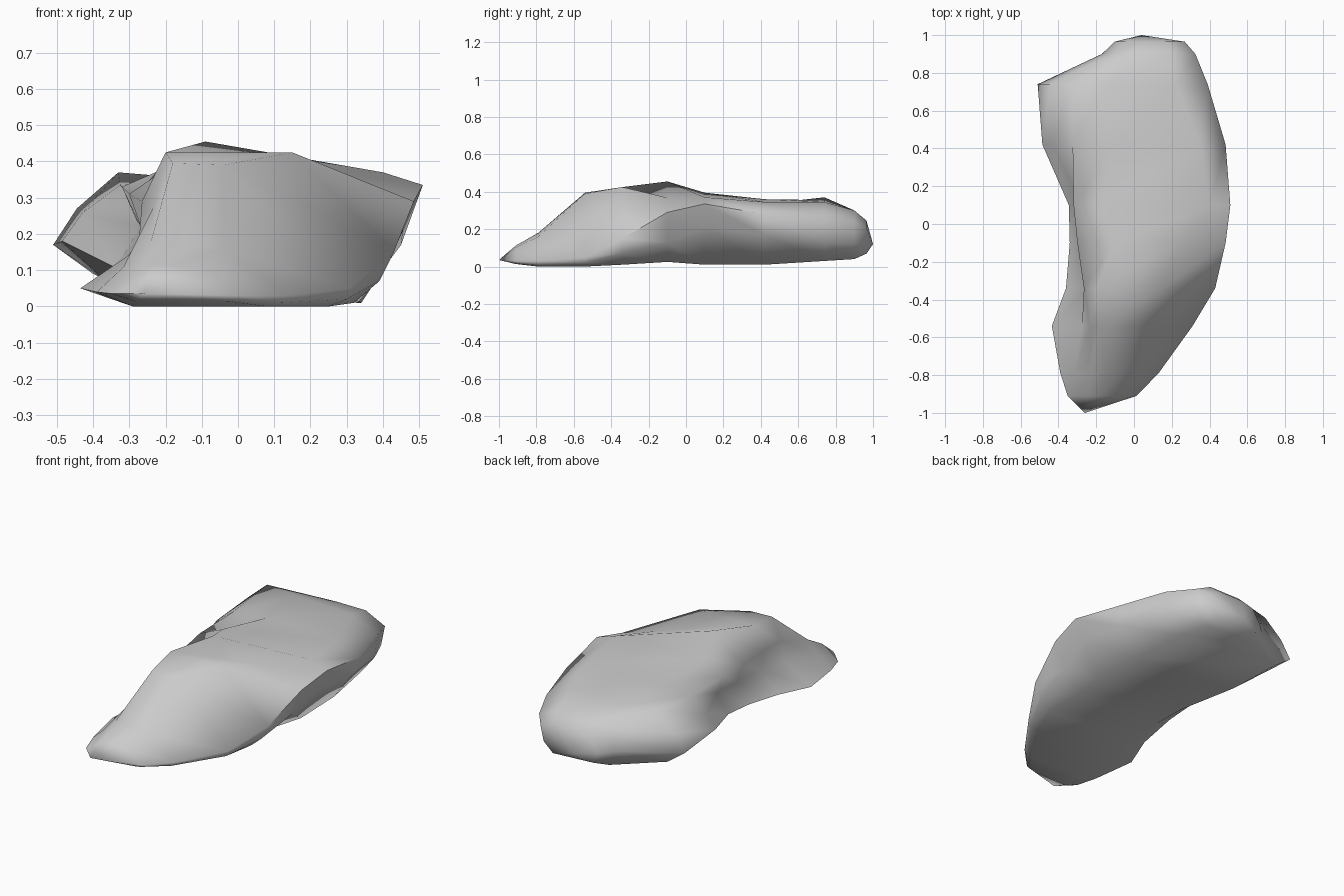
import bpy, bmesh

if "Cube" in bpy.data.objects:
    bpy.data.objects.remove(bpy.data.objects["Cube"])

# Cross-sections from front to back: y, then eight (x, z) points running
# bottom-left, left rim, left ridge, crown left, crown right, right rim, right flank, bottom-right
SECTIONS = [
    (-0.79, [(-.29, .00), (-.39, .04), (-.24, .18), (-.15, .18), (-.04, .16), (.13, .03), (.12, .01), (.08, .00)]),
    (-0.54, [(-.29, .01), (-.435, .05), (-.235, .27), (-.18, .395), (-.04, .39), (.31, .05), (.30, .02), (.25, .00)]),
    (-0.34, [(-.27, .02), (-.36, .06), (-.265, .29), (-.20, .425), (.15, .425), (.43, .15), (.39, .07), (.32, .01)]),
    (-0.10, [(-.25, .035), (-.34, .09), (-.30, .31), (-.09, .455), (.24, .368), (.485, .29), (.42, .13), (.31, .025)]),
    (0.10, [(-.26, .04), (-.345, .11), (-.32, .33), (-.17, .395), (.40, .37), (.51, .335), (.455, .21), (.34, .01)]),
    (0.42, [(-.37, .075), (-.485, .18), (-.325, .335), (-.10, .36), (.35, .345), (.485, .28), (.45, .17), (.33, .01)]),
    (0.74, [(-.40, .09), (-.51, .17), (-.33, .37), (-.15, .355), (.22, .345), (.39, .27), (.37, .13), (.29, .03)]),
]
BACK = (0.90, [(-.13, .06), (-.17, .15), (-.10, .27), (0, .30), (.20, .30), (.325, .24), (.30, .12), (.22, .04)])


def shrink(section, y, cx, cz, sx, sz):
    """Copy a section at y, scaled towards (cx, cz)."""
    return y, [(cx + (x - cx) * sx, cz + (z - cz) * sz) for x, z in section[1]]


def shape_left_side(section):
    """Add a point between rim and ridge: a hollow mid-length, a bulge at the back."""
    y, pts = section
    push = .06 if -.6 < y < .3 else -.025 if .3 < y < .8 else 0
    (x1, z1), (x2, z2) = pts[1], pts[2]
    return y, pts[:2] + [((x1 + x2) / 2 + push, (z1 + z2) / 2)] + pts[2:]


rings = [shrink(SECTIONS[0], -0.91, -.26, .03, .70, .55)] + SECTIONS
rings += [BACK, shrink(BACK, 0.965, .10, .13, .75, .68)]
rings = [shape_left_side(r) for r in rings]

# Rock body: skin neighbouring sections, close both ends to a point
bm = bmesh.new()
loops = [[bm.verts.new((x, y, z)) for x, z in pts] for y, pts in rings]
n = len(loops[0])
for a, b in zip(loops, loops[1:]):
    for i in range(n):
        j = (i + 1) % n
        bm.faces.new((a[i], a[j], b[j], b[i]))
for loop, tip in ((loops[0], (-.26, -1, .035)), (loops[-1], (.04, 1, .12))):
    v = bm.verts.new(tip)
    for i in range(n):
        bm.faces.new((loop[i], loop[(i + 1) % n], v))
bmesh.ops.recalc_face_normals(bm, faces=bm.faces)

mesh = bpy.data.meshes.new("rock")
bm.to_mesh(mesh)
bm.free()
rock = bpy.data.objects.new("rock", mesh)
bpy.context.collection.objects.link(rock)

# Smooth shading with only the hardest creases left sharp
bpy.context.view_layer.objects.active = rock
rock.select_set(True)
bpy.ops.object.shade_smooth_by_angle(angle=1.4)
